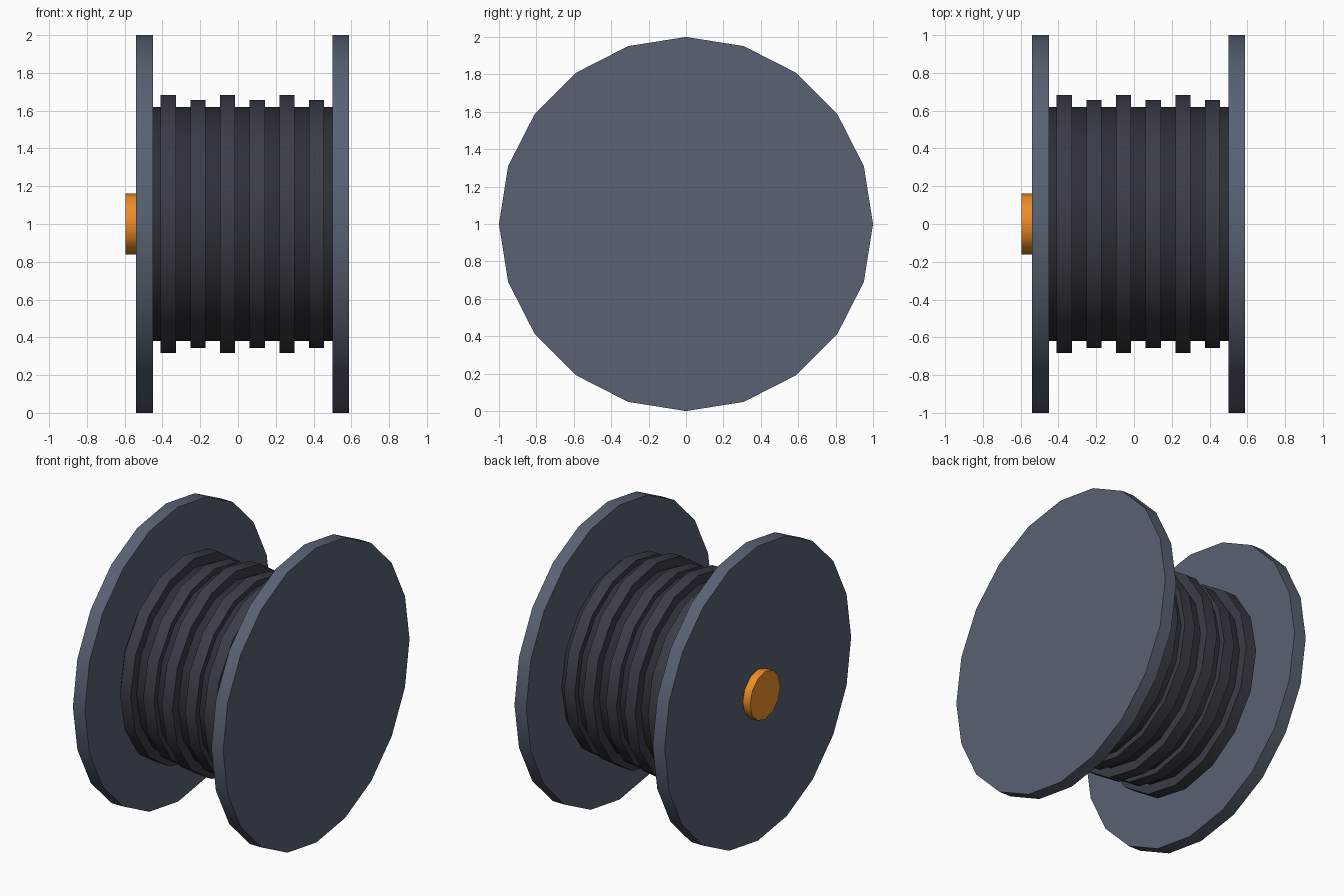
import bpy
import math
from mathutils import Matrix

if "Cube" in bpy.data.objects:
    bpy.data.objects.remove(bpy.data.objects["Cube"])

AXIS_Z = 1.0


def material(name, rgb):
    m = bpy.data.materials.new(name)
    m.diffuse_color = (*rgb, 1.0)
    m.use_nodes = True
    m.node_tree.nodes["Principled BSDF"].inputs["Base Color"].default_value = m.diffuse_color
    return m


def disc(name, x0, x1, radius, sides, mat):
    """Cylinder lying along x, with a corner pointing straight up."""
    bpy.ops.mesh.primitive_cylinder_add(
        vertices=sides, radius=radius, depth=x1 - x0)
    ob = bpy.context.object
    ob.name = name
    ob.data.transform(Matrix.Rotation(math.pi / 2, 4, 'Y'))
    ob.location = ((x0 + x1) / 2, 0, AXIS_Z)
    ob.data.materials.append(mat)
    bpy.ops.object.shade_smooth_by_angle(angle=math.radians(35))
    return ob


steel = material("flange_blue_grey", (0.10, 0.12, 0.17))
core_dark = material("core_dark", (0.025, 0.029, 0.038))
cable_dark = material("cable_dark", (0.042, 0.047, 0.063))
orange = material("hub_orange", (0.85, 0.27, 0.02))

# End flanges
disc("left_flange", -0.54, -0.45, 1.0, 20, steel)
disc("right_flange", 0.50, 0.588, 1.0, 20, steel)

# Drum core between the flanges
disc("drum_core", -0.45, 0.50, 0.619, 16, core_dark)

# Wound cable turns, alternating large and small
for i in range(6):
    x = -0.369 + i * 0.157
    disc(f"cable_turn_{i + 1}", x - 0.04, x + 0.04,
         0.682 if i % 2 == 0 else 0.657, 16, cable_dark)

# Orange hub cap on the left flange
disc("hub_cap", -0.595, -0.53, 0.162, 12, orange)
